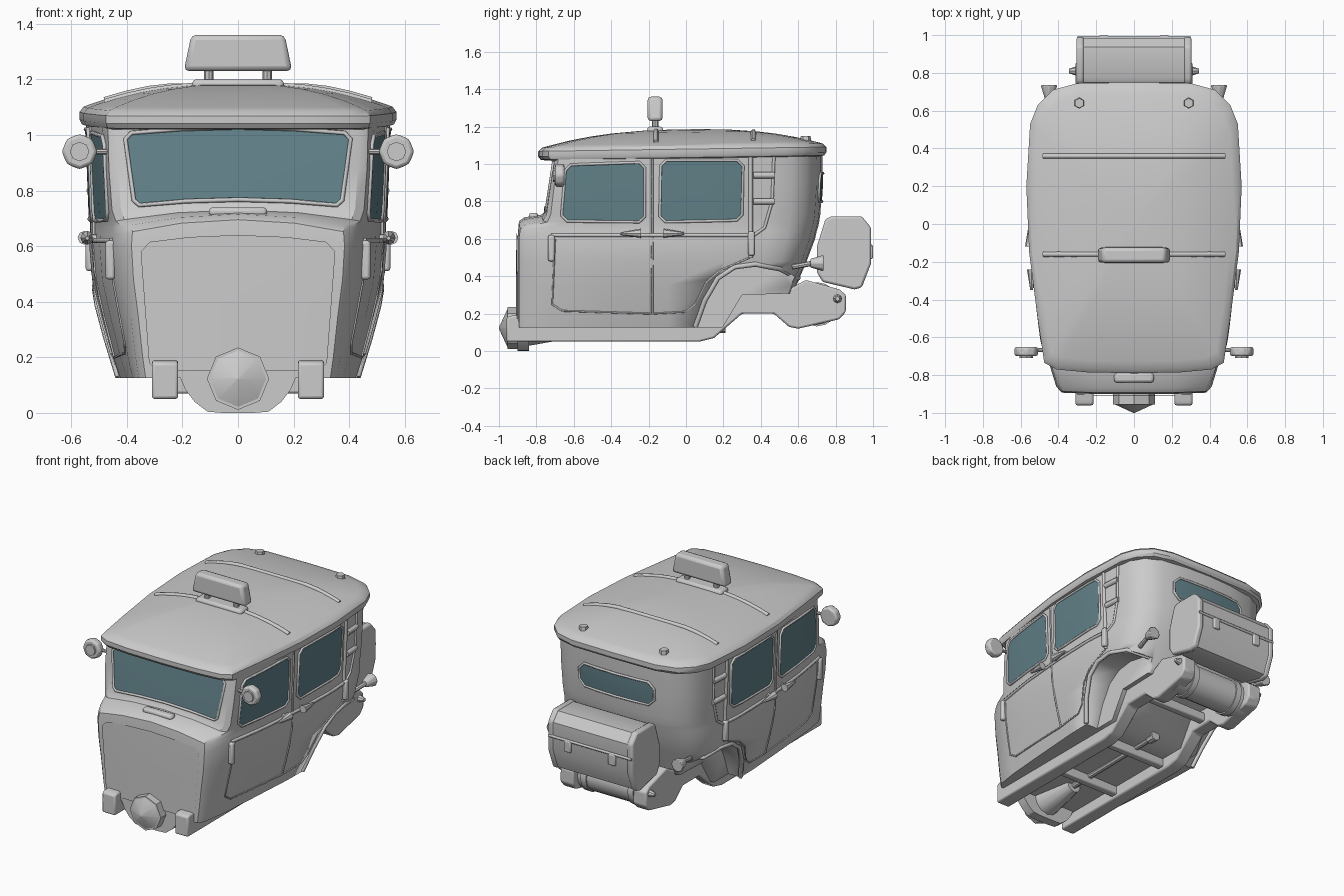
import bpy, bmesh, math
from mathutils import Vector
from mathutils.bvhtree import BVHTree

if "Cube" in bpy.data.objects:
    bpy.data.objects.remove(bpy.data.objects["Cube"])

glass = bpy.data.materials.new("glass")
glass.diffuse_color = (0.12, 0.22, 0.25, 1)
glass.use_nodes = True
glass.node_tree.nodes["Principled BSDF"].inputs["Base Color"].default_value = glass.diffuse_color


def finish(name, bm, bevel=0, mat=None, segs=2):
    bmesh.ops.recalc_face_normals(bm, faces=bm.faces)
    me = bpy.data.meshes.new(name)
    bm.to_mesh(me)
    bm.free()
    ob = bpy.data.objects.new(name, me)
    bpy.context.collection.objects.link(ob)
    bpy.ops.object.select_all(action='DESELECT')
    bpy.context.view_layer.objects.active = ob
    ob.select_set(True)
    if mat:
        me.materials.append(mat)
    if bevel:
        m = ob.modifiers.new("bevel", 'BEVEL')
        m.width, m.segments = bevel, segs
    bpy.ops.object.shade_smooth_by_angle(angle=math.radians(32))
    return ob


def loft_bm(loops):
    bm = bmesh.new()
    rows = [[bm.verts.new(p) for p in l] for l in loops]
    n = len(rows[0])
    for a, b in zip(rows, rows[1:]):
        for i in range(n):
            bm.faces.new((a[i], a[(i + 1) % n], b[(i + 1) % n], b[i]))
    bm.faces.new(rows[0])
    bm.faces.new(rows[-1])
    return bm


def mirror_loop(half):
    return half + [(-x, y, z) for x, y, z in reversed(half[1:-1])]


def prism(name, prof, x0, x1, bevel=0):
    return finish(name, loft_bm([[(x, y, z) for y, z in prof] for x in (x0, x1)]), bevel)


def box(name, c, size, bevel=0.01, taper=1):
    bm = bmesh.new()
    bmesh.ops.create_cube(bm, size=1)
    for v in bm.verts:
        k = taper if v.co.z > 0 else 1
        v.co = Vector((c[0] + v.co.x * size[0] * k, c[1] + v.co.y * size[1], c[2] + v.co.z * size[2]))
    return finish(name, bm, bevel)


def cyl(name, a, b, r, n=12, r2=None, bevel=0):
    a, b = Vector(a), Vector(b)
    bm = bmesh.new()
    bmesh.ops.create_cone(bm, cap_ends=True, segments=n, radius1=r, radius2=r if r2 is None else r2, depth=(b - a).length)
    q = (b - a).to_track_quat('Z', 'Y')
    for v in bm.verts:
        v.co = q @ v.co + (a + b) / 2
    return finish(name, bm, bevel)


def tube(name, pts, r, closed=False):
    cu = bpy.data.curves.new(name, 'CURVE')
    cu.dimensions, cu.bevel_depth, cu.bevel_resolution, cu.use_fill_caps = '3D', r, 1, True
    sp = cu.splines.new('POLY')
    sp.points.add(len(pts) - 1)
    for p, co in zip(sp.points, pts):
        p.co = (*co, 1)
    sp.use_cyclic_u = closed
    ob = bpy.data.objects.new(name, cu)
    bpy.context.collection.objects.link(ob)
    bpy.ops.object.select_all(action='DESELECT')
    bpy.context.view_layer.objects.active = ob
    ob.select_set(True)
    bpy.ops.object.convert(target='MESH')


# Body shell: horizontal loops of (z, half width, rear y, front y, front corner fraction, crown)
levels = [(.125, .43, .52, -.9, .83, 0), (.2, .455, .54, -.9, .81, 0), (.35, .495, .59, -.9, .78, 0),
          (.48, .525, .645, -.9, .77, 0), (.6, .535, .69, -.9, .77, .015), (.645, .53, .70, -.893, .77, .05),
          (.67, .53, .708, -.865, .78, .045), (.69, .53, .712, -.77, .83, .04), (.73, .533, .718, -.75, .85, .025),
          (.88, .54, .728, -.73, .86, 0), (1.06, .545, .73, -.70, .86, 0)]
loops = []
for z, w, yr, yf, fc, crown in levels:
    plan = [(0, -.9), (.5 * fc, -.9), (.93 * fc, -.893), (fc, -.86), ((fc + .93) / 2, -.72), (.93, -.45), (.985, -.1),
            (1, .2), (.97, .45), (.93, .56), (.83, .64), (.65, .69), (.33, .713), (0, .72)]
    half = []
    for i, (f, y) in enumerate(plan):
        if y < -.45:
            y = -.45 + (y + .45) * (-.45 - yf) / .45
        elif y > .2:
            y = .2 + (y - .2) * (yr - .2) / .52
        half.append((f * w, y, z + (crown * (1 - (f / fc) ** 2) if i < 4 else 0)))
    loops.append(mirror_loop(half))
bm = loft_bm(loops)
bvh = BVHTree.FromBMesh(bm)
body = finish("body_shell", bm)

# Wheel arch cut-outs and raised rear floor
arch = [(.05, .13), (.1, .27), (.17, .39), (.26, .45), (.37, .465), (.5, .44), (.6, .39)]
low = [(.95, .33), (.95, -.1), (0, -.1)]
cuts = [prism("cutter", arch + low, .34, .9), prism("cutter", arch + low, -.34, -.9),
        prism("cutter", [(.12, 0), (.3, .3), (.95, .32), (.95, 0)], -.5, .5)]
for c in cuts:
    c.hide_render = True
    bpy.context.view_layer.objects.active = body
    m = body.modifiers.new("cut", 'BOOLEAN')
    m.object, m.solver = c, 'EXACT'
    bpy.ops.object.modifier_apply(modifier=m.name)
    bpy.data.objects.remove(c)


def project(side, a, b, off=.004):
    # Point on the shell: side is "right", "left", "front" or "rear"
    s = -1 if side in ("left", "front") else 1
    d = Vector((s, 0, 0)) if side in ("right", "left") else Vector((0, s, 0))
    o = Vector((0, a, b)) if side in ("right", "left") else Vector((a, 0, b))
    hit = bvh.ray_cast(o + d * 3, -d)[0]
    return (hit or o + d * .45) + d * off


def on_shell(name, side, pts, r, n=5, closed=False):
    ends = list(zip(pts, pts[1:] + pts[:1]))[:len(pts) if closed else -1]
    out = [(p[0] + (q[0] - p[0]) * k / n, p[1] + (q[1] - p[1]) * k / n) for p, q in ends for k in range(n)]
    tube(name, [project(side, *p, .001) for p in out + ([] if closed else [pts[-1]])], r, closed)


def patch(name, side, bl, br, tr, tl, cham=.035, mat=None, arc=0, off=.004):
    # Chamfered four-sided panel laid on the shell
    bm, rows = bmesh.new(), []
    width = br[0] - bl[0]
    for u in [0, cham / width, .25, .5, .75, 1 - cham / width, 1]:
        ch = cham if u in (0, 1) else 0
        lo, hi = Vector(bl).lerp(Vector(br), u), Vector(tl).lerp(Vector(tr), u)
        bow = arc * 4 * u * (1 - u)
        lo.y += ch + (bow if mat else 0)
        hi.y += bow - ch
        rows.append([bm.verts.new(project(side, *lo.lerp(hi, t), off)) for t in (0, .25, .5, .75, 1)])
    for a, b in zip(rows, rows[1:]):
        for i in range(4):
            bm.faces.new((a[i], b[i], b[i + 1], a[i + 1]))
    edge = [r[0].co.copy() for r in rows] + [r[-1].co.copy() for r in reversed(rows)]
    finish(name, bm, 0, mat)
    if mat:
        tube(name + "_frame", edge, .008, True)


# Glass and front panel
patch("windscreen", "front", (-.375, .745), (.375, .745), (.405, 1.005), (-.405, 1.005), .02, glass, .022)
patch("rear_window", "rear", (-.27, .80), (.27, .80), (.27, .95), (-.27, .95), .04, glass)
patch("front_panel", "front", (-.32, .15), (.32, .15), (.35, .61), (-.35, .61), .03, None, .03, .008)

# Repeating side details
for side, s in (("right", 1), ("left", -1)):
    patch("front_door_window", side, (-.665, .695), (-.22, .69), (-.22, 1.01), (-.645, .995), .03, glass)
    patch("rear_door_window", side, (-.14, .69), (.30, .70), (.305, 1.02), (-.135, 1.02), .03, glass)
    on_shell("door_seam", side, [(-.70, .6), (-.715, .25), (-.66, .215), (-.18, .2), (.0, .21), (.05, .25), (.11, .37),
                                 (.18, .43), (.34, .5)], .005)
    on_shell("centre_pillar_seam", side, [(-.18, .2), (-.18, 1.04)], .006, 8)
    on_shell("belt_moulding", side, [(-.72, .62), (.35, .62)], .011, 10)
    on_shell("rear_pillar", side, [(.345, .5), (.345, 1.04)], .012, 6)
    on_shell("quarter_moulding", side, [(.35, .61), (.42, .66), (.46, .8), (.47, 1.04)], .009)
    for z in (.80, .94):
        on_shell("quarter_strap", side, [(.36, z), (.47, z)], .019)
    tube("wheel_arch_lip", [project(side, y, z, 0) for y, z in arch], .014)
    for y, z0, z1 in ((-.72, .48, .62), (.35, .51, .64)):
        p = project(side, y, (z0 + z1) / 2)
        box("door_hinge", (p.x + s * .004, y, (z0 + z1) / 2), (.035, .035, z1 - z0), .01)
    for y, d in ((-.24, -1), (-.12, 1)):
        p = project(side, y, .63, .03)
        cyl("door_handle", p, (p.x, y + d * .11, .628), .025, 8, .007)
        cyl("handle_stem", (p.x - s * .035, y + d * .02, .63), (p.x, y + d * .02, .63), .014, 8)
    # Front side lamps on stalks
    cyl("side_lamp", (s * .57, -.70, .94), (s * .57, -.65, .94), .064, 8, bevel=.012)
    cyl("side_lamp_lens", (s * .57, -.71, .94), (s * .57, -.695, .94), .035, 8)
    cyl("side_lamp_stalk", (s * .46, -.665, .94), (s * .54, -.67, .94), .01, 8)
    # Rear lamps
    cyl("rear_lamp", (s * .45, .665, .47), (s * .45, .735, .47), .024, 8, .045, bevel=.006)
    cyl("rear_lamp_stalk", (s * .43, .57, .45), (s * .45, .68, .47), .014, 8)
    # Chassis rail with kick-up and rear end plate
    prism("chassis_rail", [(-.96, .05), (.07, .05), (.15, .07), (.3, .2), (.47, .2), (.55, .13), (.6, .12), (.82, .17),
                           (.855, .21), (.855, .3), (.82, .33), (.64, .38), (.55, .33), (.3, .31), (.08, .15), (-.93, .19),
                           (-.96, .18)], s * .215, s * .31, .01)
    cyl("tank_bolt", (s * .29, .81, .28), (s * .345, .81, .28), .03, 8, .012)
    cyl("sign_post", (s * .105, -.165, 1.18), (s * .105, -.165, 1.25), .017, 8)
    cyl("roof_knob", (s * .29, .64, 1.09), (s * .29, .64, 1.15), .034, 6, .026)
    box("trunk_band", (s * .29, .86, .53), (.02, .01, .01), .002)
    box("trunk_latch", (s * .16, .985, .53), (.05, .03, .075), .008)
    cyl("tank_strap", (s * .15, .70, .25), (s * .19, .70, .25), .118, 16)

# Roof: rounded plan shrunk towards the crown
plan = [(0, -.79), (.25, -.785), (.41, -.77), (.475, -.735), (.51, -.5), (.555, -.15), (.57, .2), (.55, .53), (.51, .63),
        (.43, .71), (.3, .745), (0, .75)]


def roof_z(s):
    return 1.085 + .093 * (1 - s ** 2.5)


rings = [(.95, 1.03), (.985, 1.035), (1, 1.052), (1, 1.08)] + [(k, roof_z(k) + .008) for k in (.975, .92, .8, .65, .5, .3, .1)]
finish("roof", loft_bm([mirror_loop([(x * s, y * s, z + .015 * y * s) for x, y in plan]) for s, z in rings]))


def roof_top(x, y):
    return roof_z(max(abs(x) / .56, abs(y) / .77)) + .015 * y


for y in (.36, -.16):
    tube("roof_rib", [(x * .08, y, roof_top(x * .08, y) + .004) for x in range(-6, 7)], .014)

# Roof sign
box("sign_base", (0, -.165, 1.18), (.33, .085, .04), .015)
box("roof_sign", (0, -.165, 1.295), (.39, .08, .13), .018, .86)

# Scuttle vent lid
box("vent_lid", (0, -.815, .722), (.21, .05, .035), .014)

# Luggage trunk with end rims, lid seam and feet
trunk = [(.70, .56), (.745, .705), (.775, .72), (.94, .72), (.99, .66), (.99, .47), (.94, .34), (.90, .33), (.73, .37), (.70, .42)]
prism("luggage_trunk", [((y - .85) * .965 + .85, (z - .53) * .965 + .53) for y, z in trunk], -.29, .29)
for s in (1, -1):
    prism("trunk_end", trunk, s * .265, s * .305, .012)
tube("trunk_lid_seam", [(-.3, .987, .565), (.3, .987, .565)], .009)

# Fuel tank
cyl("fuel_tank", (-.27, .70, .25), (.27, .70, .25), .11, 16)

# Gearbox, bell flange, propeller shaft and cross members
cyl("front_hub", (0, -.955, .123), (0, -.88, .123), .112, 8)
cyl("front_hub_cone", (0, -.95, .123), (0, -1.0, .123), .112, 8, .004)
bm = loft_bm([[(.22 * math.cos(a), y, max(.005, .2 + .22 * math.sin(a)) - .005) for a in
               [math.pi * (1 + k / 12) for k in range(13)]] for y in (-.9, -.84)])
finish("bell_flange", bm)
cyl("gearbox", (0, -.86, .125), (0, -.58, .125), .10, 12, .05)
cyl("propeller_shaft", (0, -.6, .12), (0, .18, .13), .02, 10)
cyl("shaft_joint", (0, .15, .13), (0, .21, .13), .032, 10)
for y, z in ((-.45, .1), (.0, .1), (.4, .25)):
    box("cross_member", (0, y, z), (.46, .05, .06), .008)
